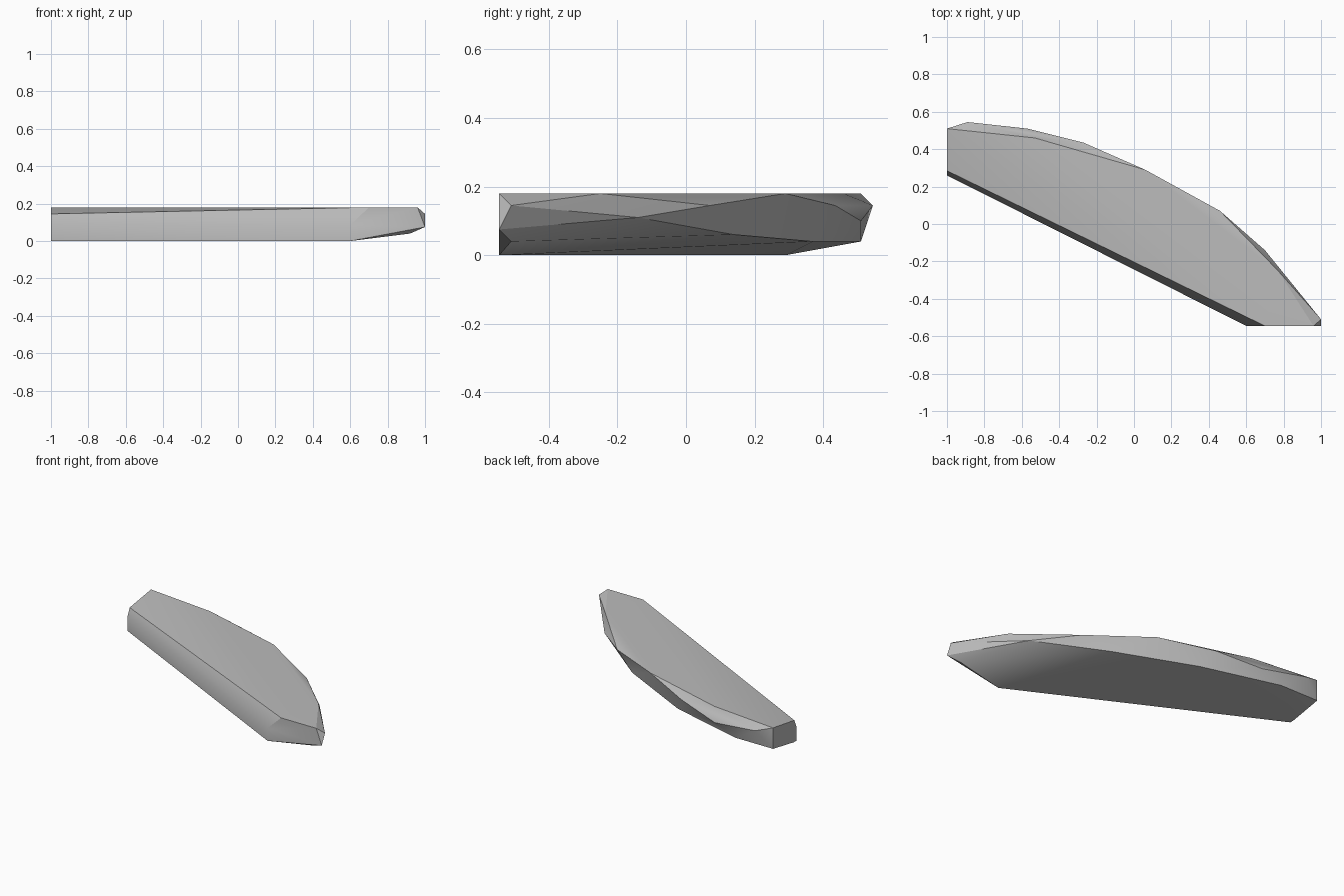
import bpy, bmesh, math

cube = bpy.data.objects.get("Cube")
if cube:
    bpy.data.objects.remove(cube, do_unlink=True)

stone = bpy.data.materials.new("pale_grey_stone")
stone.use_nodes = True
colour = (0.5, 0.5, 0.5, 1)
stone.diffuse_color = colour
stone.node_tree.nodes["Principled BSDF"].inputs["Base Color"].default_value = colour

# straight front side: foot, vertical face and bevelled shoulder
front = [(-1, .26, 0), (-1, .26, .09), (-1, .285, .145),
         (.6, -.545, 0), (.6, -.545, .085), (.7, -.545, .18), (-1, .29, 0)]
# chipped upper rim, alternating between the top plane and lower chips
upper_rim = [(-1, .51, .18), (-.89, .545, .145), (-.53, .46, .18),
             (-.27, .435, .145), (.06, .29, .18), (.46, .07, .145),
             (.77, -.25, .18), (1, -.51, .145), (.96, -.545, .18)]
# lower rim of the curved back
lower_rim = [(-1, .51, .04), (-.72, .51, .04), (-.57, .51, .1),
             (-.2, .37, .04), (.3, .14, .06), (.7, -.14, .11),
             (.83, -.36, .075), (1, -.545, .075), (.92, -.51, .04)]

# wrap the rims into a faceted slab
bm = bmesh.new()
for point in front + upper_rim + lower_rim:
    bm.verts.new(point)
hull = bmesh.ops.convex_hull(bm, input=bm.verts[:])
loose = [g for g in hull["geom_interior"] if isinstance(g, bmesh.types.BMVert)]
bmesh.ops.delete(bm, geom=loose, context="VERTS")
bmesh.ops.recalc_face_normals(bm, faces=bm.faces[:])

mesh = bpy.data.meshes.new("rock_slab")
bm.to_mesh(mesh)
bm.free()
mesh.materials.append(stone)
slab = bpy.data.objects.new("rock_slab", mesh)
bpy.context.collection.objects.link(slab)

# soft shading with crisp chipped edges
bpy.ops.object.select_all(action="DESELECT")
slab.select_set(True)
bpy.context.view_layer.objects.active = slab
bpy.ops.object.shade_smooth_by_angle(angle=math.radians(30))
